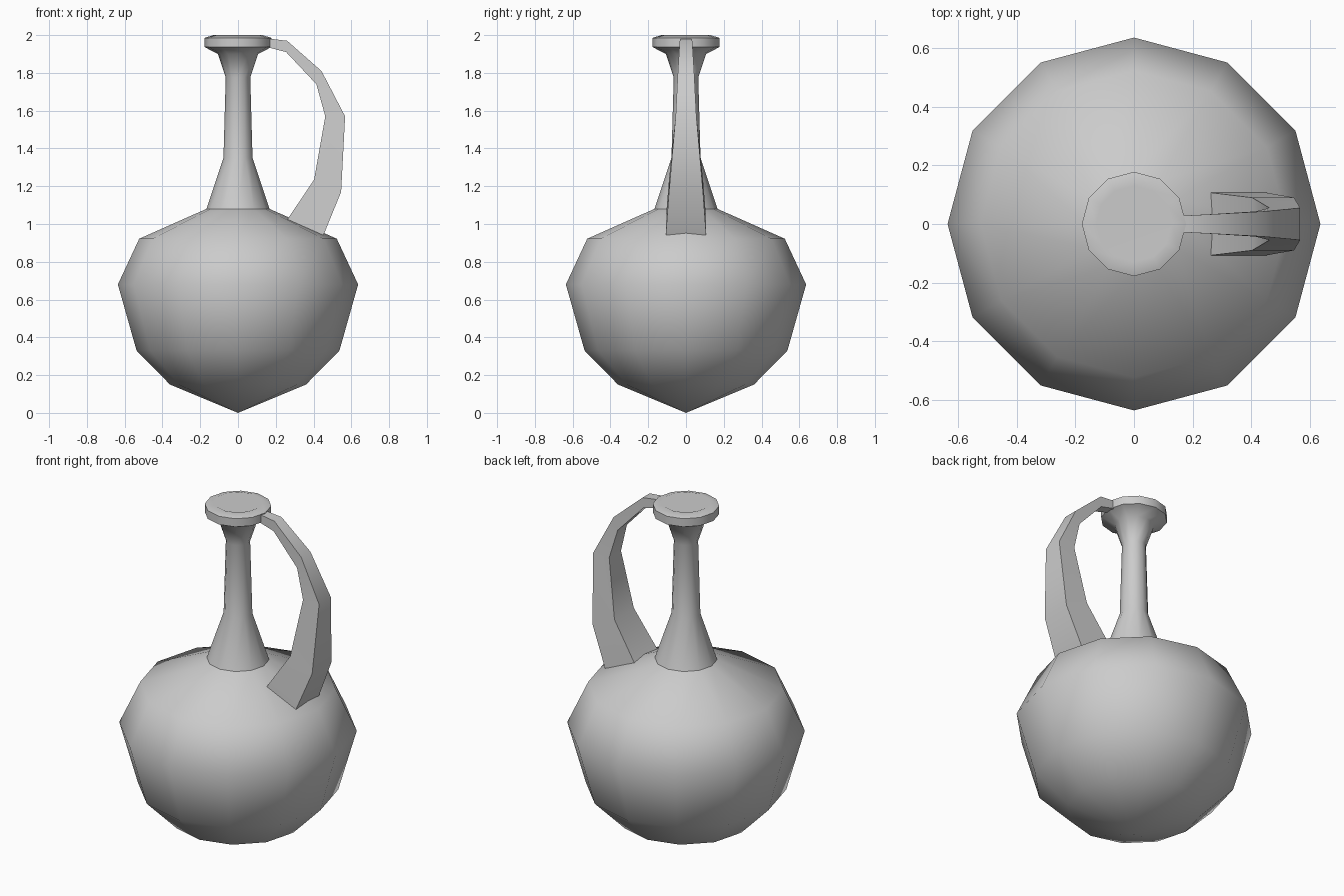
import bpy, bmesh, math

if "Cube" in bpy.data.objects:
    bpy.data.objects.remove(bpy.data.objects["Cube"])

SIDES = 12


def finish(name, bm):
    bmesh.ops.recalc_face_normals(bm, faces=bm.faces)
    mesh = bpy.data.meshes.new(name)
    bm.to_mesh(mesh)
    bm.free()
    ob = bpy.data.objects.new(name, mesh)
    bpy.context.collection.objects.link(ob)
    bpy.ops.object.select_all(action='DESELECT')
    ob.select_set(True)
    bpy.context.view_layer.objects.active = ob
    bpy.ops.object.shade_smooth_by_angle(angle=math.radians(45))
    return ob


def bridge(bm, a, b):
    n = len(a)
    for i in range(n):
        bm.faces.new((a[i], a[(i + 1) % n], b[(i + 1) % n], b[i]))


def lathe(name, bottom_z, profile, top_z):
    """Revolve a (radius, z) profile, closing both ends to a point."""
    bm = bmesh.new()
    rings = [[bm.verts.new((r * math.cos(math.tau * i / SIDES),
                            r * math.sin(math.tau * i / SIDES), z))
              for i in range(SIDES)] for r, z in profile]
    for a, b in zip(rings, rings[1:]):
        bridge(bm, a, b)
    for ring, z in ((rings[0], bottom_z), (rings[-1], top_z)):
        tip = bm.verts.new((0, 0, z))
        for i in range(SIDES):
            bm.faces.new((ring[i], ring[(i + 1) % SIDES], tip))
    return finish(name, bm)


# Round belly, narrow neck, flared lip and dished mouth
lathe("jug_body", 0.0, [
    (0.36, 0.15), (0.537, 0.33), (0.636, 0.68), (0.523, 0.922),
    (0.167, 1.08), (0.077, 1.35), (0.065, 1.775), (0.106, 1.90),
    (0.178, 1.937), (0.178, 1.985), (0.13, 2.0)], 1.94)

# Handle stations: outer x, z, inner x, z, half width
stations = [
    (0.16, 1.982, 0.16, 1.935, 0.028),
    (0.26, 1.97, 0.255, 1.91, 0.033),
    (0.442, 1.81, 0.415, 1.74, 0.043),
    (0.567, 1.57, 0.462, 1.57, 0.055),
    (0.546, 1.17, 0.403, 1.235, 0.09),
    (0.452, 0.94, 0.262, 1.025, 0.107)]

bm = bmesh.new()
loops = [[bm.verts.new(p) for p in ((ox, -w, oz), (ox, w, oz),
                                    (ix, w, iz), (ix, -w, iz))]
         for ox, oz, ix, iz, w in stations]
for a, b in zip(loops, loops[1:]):
    bridge(bm, a, b)
bm.faces.new(loops[0])
bm.faces.new(loops[-1])
finish("handle", bm)
